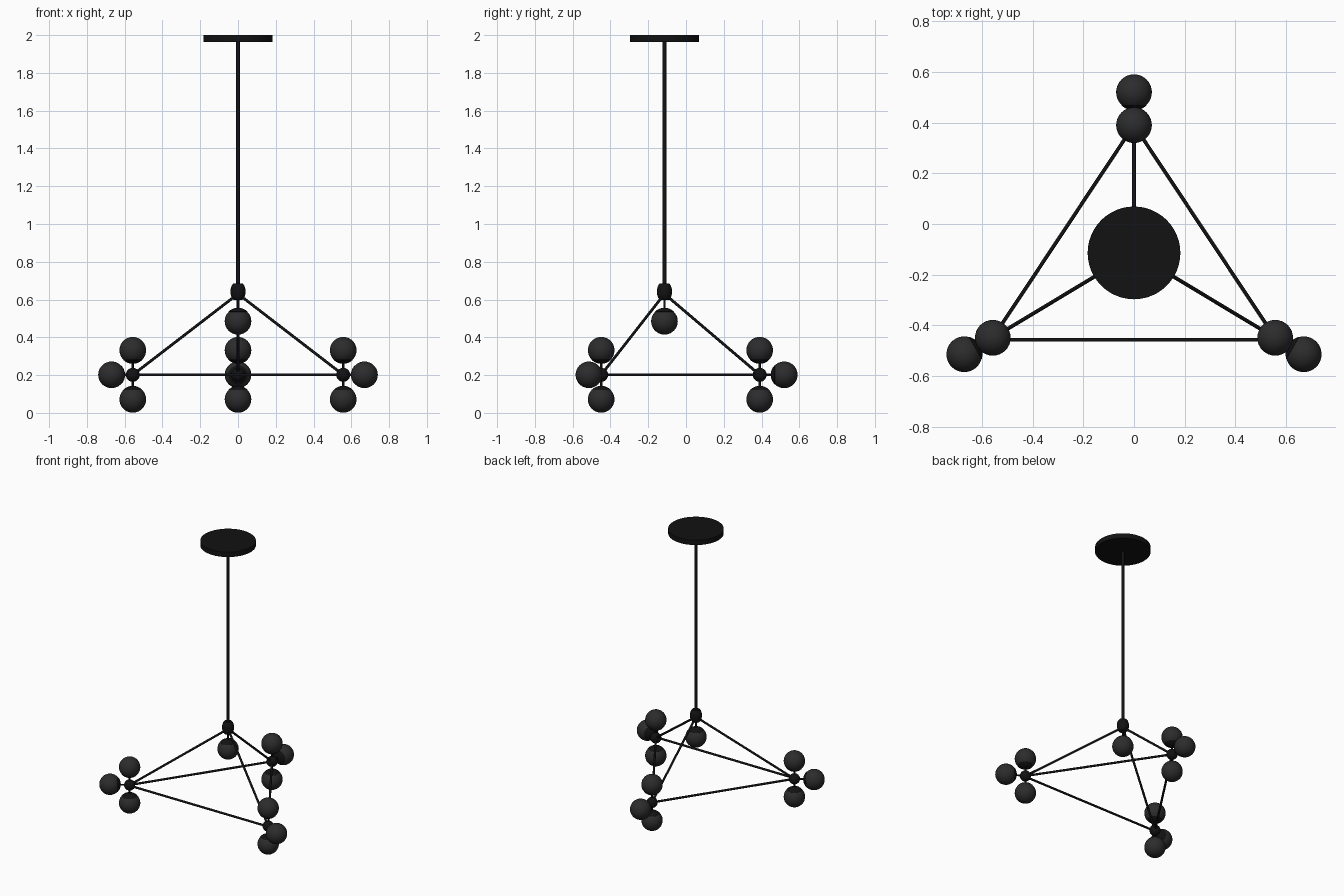
import bpy, bmesh, math
from mathutils import Vector

if "Cube" in bpy.data.objects:
    bpy.data.objects.remove(bpy.data.objects["Cube"])


def material(name, v):
    m = bpy.data.materials.new(name)
    m.diffuse_color = (v, v, v, 1)
    m.use_nodes = True
    m.node_tree.nodes["Principled BSDF"].inputs["Base Color"].default_value = m.diffuse_color
    return m


METAL = material("black_metal", 0.006)
GLOBE = material("dark_globe", 0.025)
AXIS_Y = -0.114
NODE_Z = 0.2015
GLOBE_R = 0.0705
REACH = 0.13  # joint centre to globe centre


def lathe(name, profile, mat, origin, direction=(0, 0, 1), steps=32):
    """Spin an (r, z) profile round its z axis, then aim it along direction."""
    bm = bmesh.new()
    vs = [bm.verts.new((r, 0, z)) for r, z in profile]
    es = [bm.edges.new(p) for p in zip(vs, vs[1:])]
    bmesh.ops.spin(bm, geom=vs + es, cent=(0, 0, 0), axis=(0, 0, 1),
                   angle=2 * math.pi, steps=steps)
    bmesh.ops.remove_doubles(bm, verts=bm.verts, dist=1e-5)
    bmesh.ops.recalc_face_normals(bm, faces=bm.faces)
    me = bpy.data.meshes.new(name)
    bm.to_mesh(me)
    bm.free()
    ob = bpy.data.objects.new(name, me)
    bpy.context.collection.objects.link(ob)
    ob.location = origin
    ob.rotation_mode = 'QUATERNION'
    ob.rotation_quaternion = Vector((0, 0, 1)).rotation_difference(Vector(direction).normalized())
    me.materials.append(mat)
    bpy.ops.object.select_all(action='DESELECT')
    ob.select_set(True)
    bpy.context.view_layer.objects.active = ob
    bpy.ops.object.shade_smooth_by_angle(angle=math.radians(35))
    return ob


def arc(r, a0, a1, n):
    """Profile arc; angles in degrees measured from the -z pole."""
    pts = []
    for i in range(n + 1):
        a = math.radians(a0 + (a1 - a0) * i / n)
        pts.append((r * math.sin(a), -r * math.cos(a)))
    return pts


def rod(name, a, b, r):
    a, b = Vector(a), Vector(b)
    h = (b - a).length
    lathe(name, [(0, 0), (r, 0), (r, h), (0, h)], METAL, a, b - a, 16)


def globe(name, joint, direction, reach=REACH):
    """Globe with stem and a holder cup on the side facing the joint."""
    joint, d = Vector(joint), Vector(direction).normalized()
    c = joint + d * reach
    lathe(name, arc(GLOBE_R, 0, 180, 20), GLOBE, c, d)
    # Closed thin cup: outer dome, then back along the inside
    cup = arc(GLOBE_R + 0.001, 0, 45, 8) + arc(GLOBE_R - 0.001, 45, 0, 8)
    lathe(name + "_cup", cup, METAL, c, d)
    rod(name + "_stem", joint, c - d * (GLOBE_R - 0.005), 0.006)


# Ceiling plate and drop rod
lathe("ceiling_plate", [(0, 0), (0.183, 0), (0.183, 0.036), (0, 0.036)],
      METAL, (0, AXIS_Y, 1.964), steps=48)
rod("drop_rod", (0, AXIS_Y, 0.64), (0, AXIS_Y, 1.97), 0.01)

# Central hub with its hanging globe
hub = Vector((0, AXIS_Y, 0.642))
lathe("hub", [(0, -0.044), (0.024, -0.044), (0.034, -0.032), (0.039, -0.014),
              (0.039, 0.014), (0.034, 0.032), (0.024, 0.044), (0, 0.044)], METAL, hub)
globe("centre_globe", hub, (0, 0, -1), 0.157)

# Three corner joints, each with upper, lower and outer globes
names = ["back", "left", "right"]
corners = [Vector((0, 0.39, NODE_Z)),
           Vector((-0.557, -0.449, NODE_Z)),
           Vector((0.557, -0.449, NODE_Z))]
angles = [90, 210, 330]
for n, c, a in zip(names, corners, angles):
    out = (math.cos(math.radians(a)), math.sin(math.radians(a)), 0)
    lathe(n + "_joint", arc(0.037, 0, 180, 14), METAL, c, steps=24)
    globe(n + "_upper_globe", c, (0, 0, 1))
    globe(n + "_lower_globe", c, (0, 0, -1))
    globe(n + "_outer_globe", c, out)
    rod(n + "_sloping_strut", hub - Vector((0, 0, 0.012)), c, 0.0075)

# Base triangle struts
drop = Vector((0, -0.008, 0))
rod("left_side_strut", corners[0], corners[1], 0.0075)
rod("right_side_strut", corners[0], corners[2], 0.0075)
rod("front_strut", corners[1] + drop, corners[2] + drop, 0.0075)
